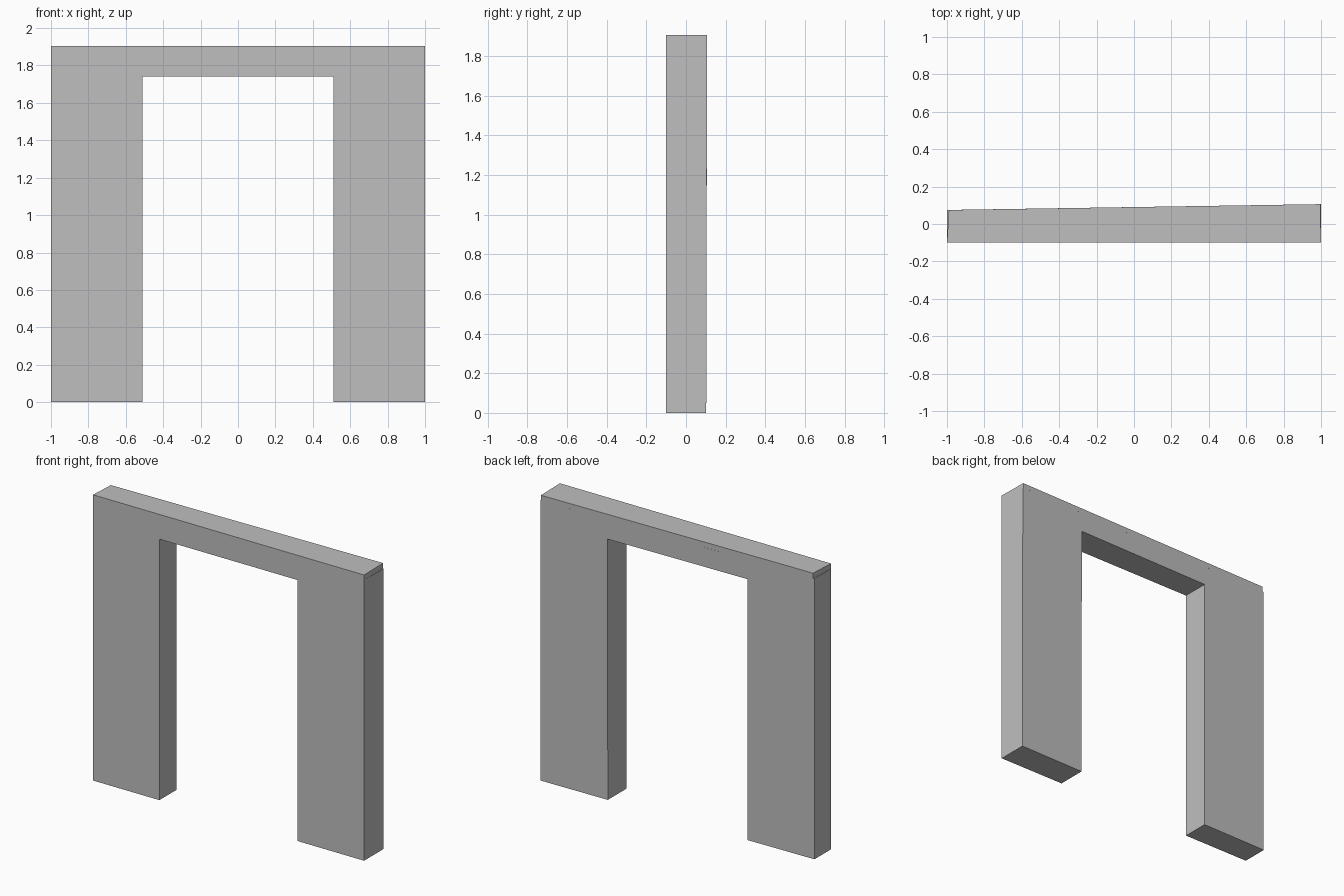
import bpy
import bmesh

if "Cube" in bpy.data.objects:
    bpy.data.objects.remove(bpy.data.objects["Cube"], do_unlink=True)

FRONT = -0.10
OPENING, LINTEL = 0.51, 1.74
SHOULDER, TOP = 1.87, 1.905

# Plain grey plaster
grey = bpy.data.materials.new("plain_grey")
grey.use_nodes = True
colour = (0.52, 0.52, 0.52, 1)
grey.diffuse_color = colour
grey.node_tree.nodes["Principled BSDF"].inputs["Base Color"].default_value = colour


def back_depth(x, z):
    """The wall thickens towards +x, a touch more at the lintel."""
    return 0.0885 + 0.0135 * x + (0.002 * (x + 1) if z > LINTEL - 0.01 else 0)


# Doorway outline, extruded to the tapered back
bm = bmesh.new()
half = [(1, 0), (1, LINTEL), (1, SHOULDER)]
outline = [(OPENING, LINTEL), (OPENING, 0)] + half
outline += [(-x, z) for x, z in reversed(outline)]
face = bm.faces.new([bm.verts.new((x, FRONT, z)) for x, z in outline])
extruded = bmesh.ops.extrude_face_region(bm, geom=[face], use_keep_orig=True)
for v in extruded["geom"]:
    if isinstance(v, bmesh.types.BMVert):
        v.co.y = back_depth(v.co.x, v.co.z)
bmesh.ops.recalc_face_normals(bm, faces=bm.faces[:])

# Thin top course, with the rear corners drawn in slightly
bm.faces.ensure_lookup_table()
crown = max(bm.faces, key=lambda f: f.calc_center_median().z)
rim = bmesh.ops.extrude_face_region(bm, geom=[crown])
rim_verts = [v for v in rim["geom"] if isinstance(v, bmesh.types.BMVert)]
for v in rim_verts:
    if v.co.y > 0:
        v.co.x += 0.01 if v.co.x < 0 else -0.004
rim_face = next(f for f in rim["geom"] if isinstance(f, bmesh.types.BMFace))
upper = bmesh.ops.extrude_face_region(bm, geom=[rim_face])
for v in upper["geom"]:
    if isinstance(v, bmesh.types.BMVert):
        v.co.z = TOP
bmesh.ops.recalc_face_normals(bm, faces=bm.faces[:])

mesh = bpy.data.meshes.new("doorway_wall")
bm.to_mesh(mesh)
bm.free()
mesh.materials.append(grey)
wall = bpy.data.objects.new("doorway_wall", mesh)
bpy.context.collection.objects.link(wall)
